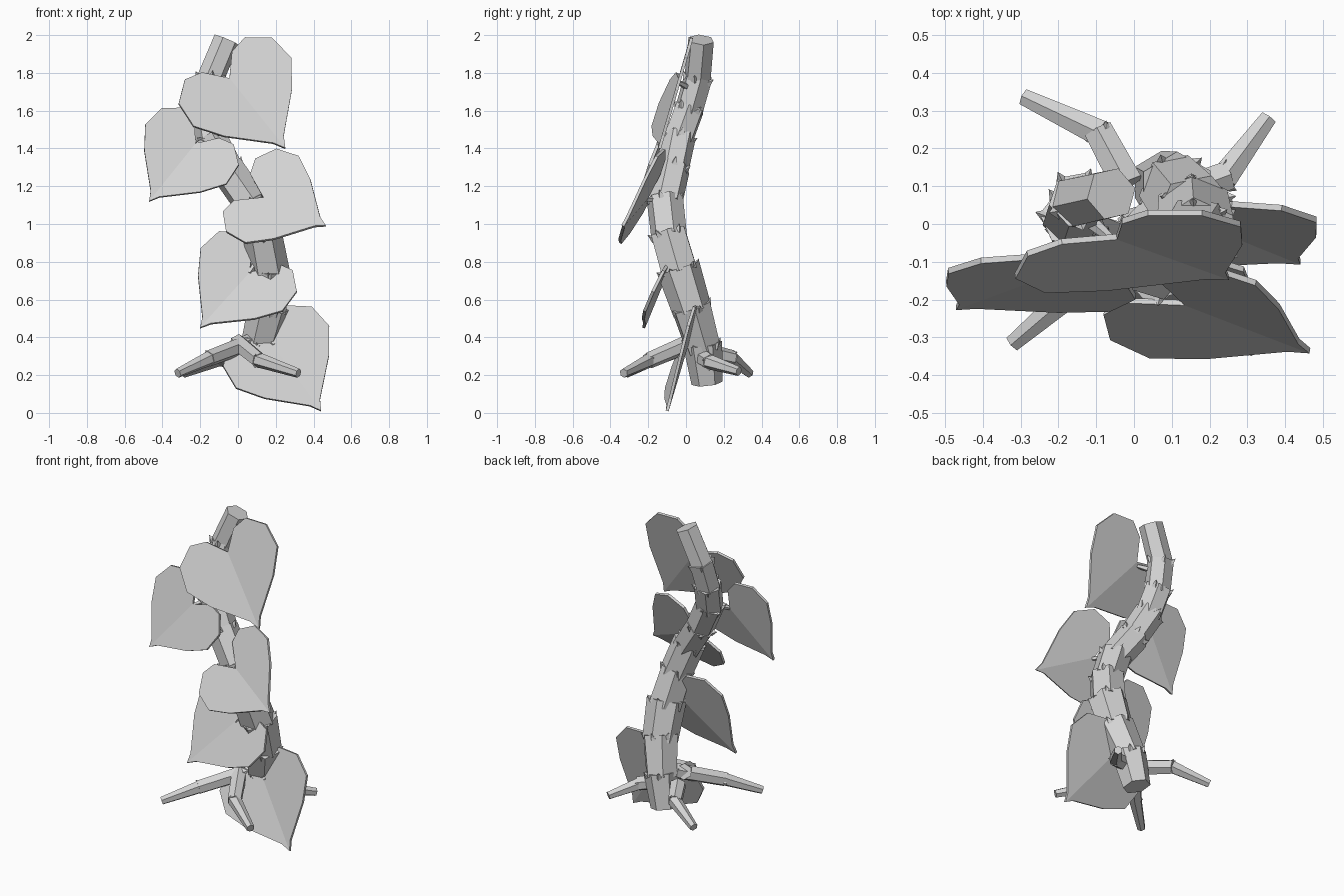
import bpy, bmesh, math, random
from mathutils import Vector

random.seed(4)
cube = bpy.data.objects.get("Cube")
if cube:
    bpy.data.objects.remove(cube, do_unlink=True)

grey = bpy.data.materials.new("plain_grey")
grey.use_nodes = True
grey.diffuse_color = (0.65, 0.65, 0.65, 1)
grey.node_tree.nodes["Principled BSDF"].inputs["Base Color"].default_value = (0.65, 0.65, 0.65, 1)


def finish(bm, name):
    bmesh.ops.recalc_face_normals(bm, faces=bm.faces)
    mesh = bpy.data.meshes.new(name)
    bm.to_mesh(mesh)
    bm.free()
    mesh.materials.append(grey)
    obj = bpy.data.objects.new(name, mesh)
    bpy.context.collection.objects.link(obj)
    return obj


def add_frustum(bm, a, b, r1, r2, sides):
    """Closed tapered prism running from a to b."""
    a, b = Vector(a), Vector(b)
    made = bmesh.ops.create_cone(bm, cap_ends=True, segments=sides,
                                 radius1=r1, radius2=r2, depth=(b - a).length)
    turn = (b - a).to_track_quat('Z', 'Y')
    for v in made["verts"]:
        v.co = turn @ v.co + (a + b) / 2


def add_thorns(bm, centre, axis, radius, count, size):
    """Ring of small spikes around a joint, lying close to the stem."""
    side = axis.orthogonal().normalized()
    other = axis.cross(side).normalized()
    start = random.random() * math.tau
    for i in range(count):
        ang = start + math.tau * i / count + random.uniform(-.3, .3)
        out = side * math.cos(ang) + other * math.sin(ang)
        foot = centre + out * radius * 0.8
        add_frustum(bm, foot, foot + out * size * .65 + axis * size * .7, size * .5, 0, 4)


def jointed(name, path, radii, sides, thorns, size):
    """Chain of overlapping tapered segments with thorns at the joints."""
    bm = bmesh.new()
    pts = [Vector(p) for p in path]
    for i, (a, b) in enumerate(zip(pts, pts[1:])):
        axis = (b - a).normalized()
        last = i == len(pts) - 2
        add_frustum(bm, a - axis * size * .3, b + axis * (0 if last else size * .4),
                    radii[i] * .97, radii[i + 1] * 1.04, sides)
        if not last:
            add_thorns(bm, b, axis, radii[i + 1], thorns, size)
    return finish(bm, name)


# Stem
jointed("stem",
        [(.075, .11, .17), (.11, .09, .35), (.16, .03, .55), (.165, -.035, .75),
         (.13, -.09, .94), (.06, -.11, 1.12), (-.05, -.075, 1.28), (-.14, -.04, 1.45),
         (-.165, .015, 1.6), (-.15, .06, 1.76), (-.06, .08, 1.975)],
        [.085, .1, .108, .112, .1, .095, .09, .086, .08, .075, .068], 6, 5, .045)

# Roots
roots = {
    "root_back_right": [(-.02, .11, .32), (-.09, .24, .29), (-.29, .335, .21)],
    "root_back_left": [(.12, .08, .3), (.24, .125, .27), (.355, .28, .22)],
    "root_front_right": [(.06, .04, .37), (-.15, -.17, .29), (-.32, -.315, .21)],
    "root_front_left": [(.0, .02, .37), (.11, -.19, .28), (.32, -.33, .21)],
}
for name, path in roots.items():
    jointed(name, path, [.05, .042, .024], 6, 3, .022)

# Half of a heart outline: distance along the midrib, distance to the side
HALF = [(-.07, .10), (-.09, .20), (0, .31), (.15, .325), (.29, .225), (.47, .035)]
LENGTH, CUP = .53, .1


def leaf(name, base, tip, side, stretch=1.0, notch=.04):
    """Folded heart-shaped blade, cupped towards the front."""
    base, tip, side = Vector(base), Vector(tip), Vector(side)
    scale = (tip - base).length / LENGTH
    u = (tip - base).normalized()
    w = (side - u * side.dot(u)).normalized()
    n = u.cross(w)
    if n.y > 0:
        n = -n
    bm = bmesh.new()
    first, last = bm.verts.new(base + u * notch), bm.verts.new(tip)
    for sign in (1, -1):
        edge = [bm.verts.new(base + scale * (u * a + w * sign * b * stretch + n * CUP * b))
                for a, b in HALF]
        bm.faces.new([first] + edge + [last])
    obj = finish(bm, name)
    solid = obj.modifiers.new("thickness", 'SOLIDIFY')
    solid.thickness = .016
    solid.offset = 0


# Leaves, from the top down
leaf("leaf_top", (-.07, -.025, 1.80), (.25, -.14, 1.40), (.75, .28, .60), 1.02)
leaf("leaf_upper_right", (-.2, -.12, 1.455), (-.47, -.22, 1.12), (.47, -.09, -.28))
leaf("leaf_middle_left", (.075, -.185, 1.165), (.465, -.335, .99), (.3, .19, .46), 1.03, .07)
leaf("leaf_lower_right", (.105, -.085, .79), (-.2, -.225, .45), (.45, -.13, -.32), .96, .07)
leaf("leaf_bottom", (.155, .015, .395), (.44, -.1, .01), (.5, .1, .28))

# Leaf stalks
stalks = [((-.13, .02, 1.72), (-.06, -.04, 1.75)), ((-.14, -.04, 1.46), (-.22, -.13, 1.42)),
          ((.07, -.11, 1.13), (.14, -.21, 1.13)), ((.13, -.06, .85), (.06, -.11, .74)),
          ((.13, .05, .45), (.19, .0, .36))]
bm = bmesh.new()
for a, b in stalks:
    add_frustum(bm, a, b, .022, .012, 5)
finish(bm, "leaf_stalks")
